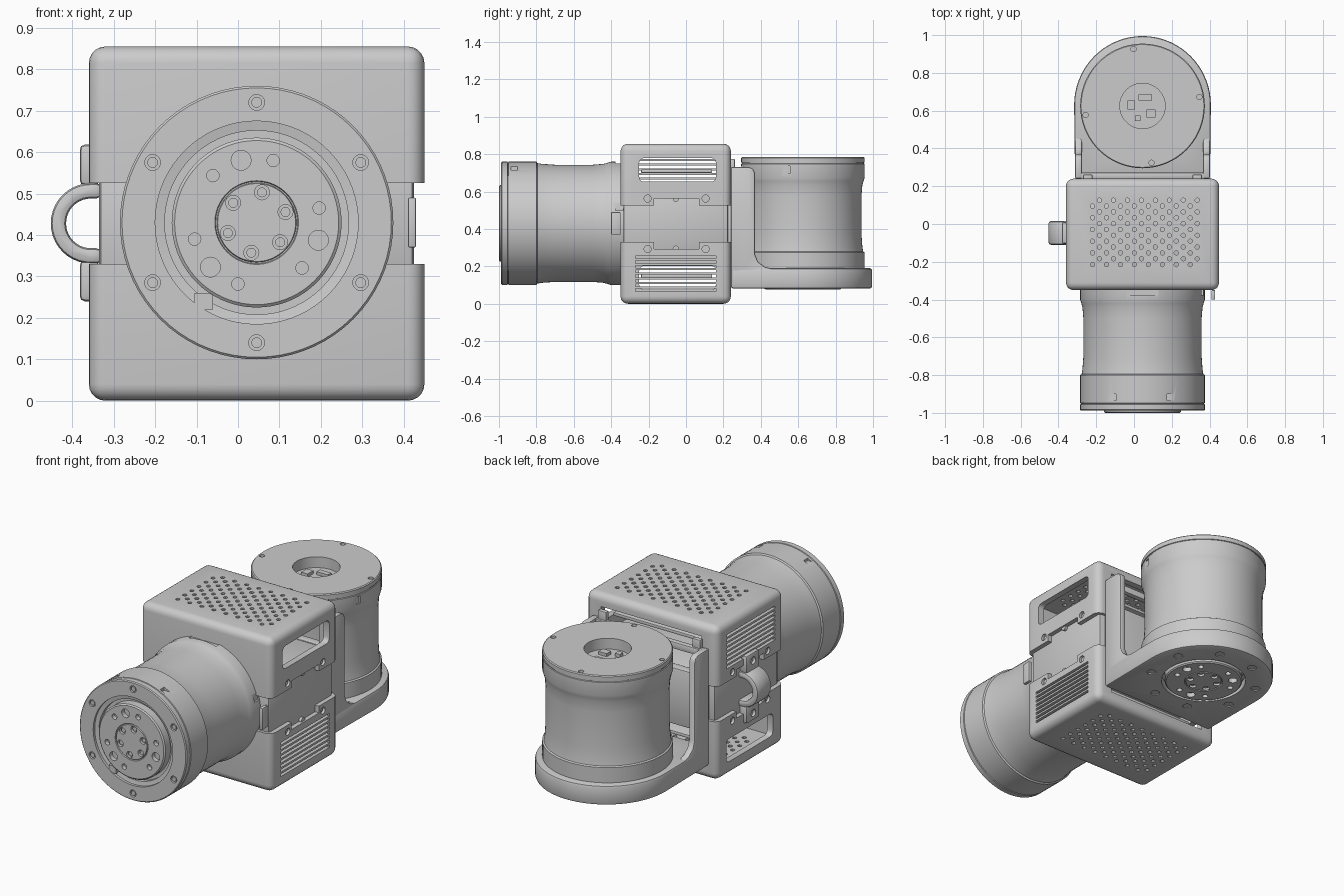
import bpy, bmesh, math
from mathutils import Matrix, Vector

if "Cube" in bpy.data.objects:
    bpy.data.objects.remove(bpy.data.objects["Cube"])

CX, CY, CZ = 0.045, -0.055, 0.4275      # housing centre
ROT = {'x': Matrix.Rotation(math.pi / 2, 4, 'Y'), 'y': Matrix.Rotation(math.pi / 2, 4, 'X'), 'z': Matrix()}


def finish(bm, name):
    bmesh.ops.recalc_face_normals(bm, faces=bm.faces)
    me = bpy.data.meshes.new(name)
    bm.to_mesh(me)
    bm.free()
    ob = bpy.data.objects.new(name, me)
    bpy.context.collection.objects.link(ob)
    return ob


def activate(ob):
    bpy.ops.object.select_all(action='DESELECT')
    ob.select_set(True)
    bpy.context.view_layer.objects.active = ob


def smooth(ob):
    activate(ob)
    bpy.ops.object.shade_smooth_by_angle(angle=math.radians(35))
    return ob


def bevel(ob, w, seg=2):
    m = ob.modifiers.new("bevel", 'BEVEL')
    m.width, m.segments, m.limit_method = w, seg, 'ANGLE'
    activate(ob)
    bpy.ops.object.modifier_apply(modifier=m.name)
    return ob


def cut(ob, bm):
    c = finish(bm, "cutter")
    c.hide_render = True
    m = ob.modifiers.new("cut", 'BOOLEAN')
    m.object, m.operation, m.solver = c, 'DIFFERENCE', 'EXACT'
    activate(ob)
    bpy.ops.object.modifier_apply(modifier=m.name)
    bpy.data.objects.remove(c)


def cyl(bm, loc, r, depth, axis='z', seg=20):
    bmesh.ops.create_cone(bm, cap_ends=True, segments=seg, radius1=r, radius2=r, depth=depth,
                          matrix=Matrix.Translation(loc) @ ROT[axis])


def box(bm, lo, hi):
    lo, hi = Vector(lo), Vector(hi)
    return bmesh.ops.create_cube(bm, size=1, matrix=Matrix.Translation((lo + hi) / 2)
                                 @ Matrix.Diagonal((*(hi - lo), 1)))


def box_obj(name, lo, hi, w=0.01):
    bm = bmesh.new()
    box(bm, lo, hi)
    return smooth(bevel(finish(bm, name), w))


def prism(name, pts, lo, hi, axis, w=0.01):
    put = {'x': lambda p, t: (t, *p), 'y': lambda p, t: (p[0], t, p[1]), 'z': lambda p, t: (*p, t)}[axis]
    bm = bmesh.new()
    a, b = ([bm.verts.new(put(p, t)) for p in pts] for t in (lo, hi))
    bm.faces.new(a)
    bm.faces.new(b)
    for i in range(len(pts)):
        j = (i + 1) % len(pts)
        bm.faces.new((a[i], a[j], b[j], b[i]))
    return bevel(finish(bm, name), w)


def lathe(name, profile, seg=72):
    bm = bmesh.new()
    rings = [[bm.verts.new((r * math.cos(2 * math.pi * i / seg), r * math.sin(2 * math.pi * i / seg), z))
              for i in range(seg)] if r else [bm.verts.new((0, 0, z))] * seg for r, z in profile]
    for a, b in zip(rings, rings[1:]):
        for i in range(seg):
            j = (i + 1) % seg
            bm.faces.new(list(dict.fromkeys((a[i], a[j], b[j], b[i]))))
    return finish(bm, name)


def polar(r, deg, z=0.0):
    return (r * math.cos(math.radians(deg)), r * math.sin(math.radians(deg)), z)


# Motor casing: local z runs from the output face (0) to the rear cap (0.71)
casing = lathe("motor_casing", [
    (0, .05), (.222, .05), (.222, .03), (.245, .026), (.245, .012), (.325, .012), (.33, .017), (.33, .045),
    (.325, .047), (.325, .05), (.33, .052), (.33, .2), (.322, .205), (.318, .23), (.313, .3), (.313, .5),
    (.318, .56), (.324, .58), (.33, .6), (.33, .673), (.326, .675), (.326, .679), (.33, .681), (.33, .705),
    (.325, .71), (.12, .71), (.12, .65), (0, .65)])
bm = bmesh.new()
for k in range(6):
    cyl(bm, polar(.29, 30 + 60 * k, .012), .019, .03)
for k in range(4):
    cyl(bm, polar(.305, 9 + 90 * k, .71), .014, .04)
box(bm, (.312, -.2, .622), (.4, -.07, .662))
box(bm, (-.085, -.4, .622), (.085, -.315, .66))
for x in (-.21, .13):
    box(bm, (x, -.4, .065), (x + .07, -.285, .1))
cut(casing, bm)

# Rotating output disc with its hole pattern
disc = lathe("motor_output_disc", [(0, 0), (.094, 0), (.096, .006), (.099, .006), (.101, 0), (.198, 0),
                                   (.205, .006), (.205, .055), (0, .055)])
bm = bmesh.new()
for k in range(3):
    a = -104 + 120 * k
    cyl(bm, polar(.155, a), .024, .05)
    cyl(bm, polar(.155, a - 29), .015, .05)
    cyl(bm, polar(.155, a + 29), .015, .05)
for k in range(6):
    cyl(bm, polar(.074, 40 + 60 * k), .018, .036)
cut(disc, bm)

# Screw heads inside the holes, stop tab and rear circuit parts
bm = bmesh.new()
for k in range(6):
    cyl(bm, polar(.074, 40 + 60 * k, .016), .012, .016, seg=12)
    cyl(bm, polar(.29, 30 + 60 * k, .022), .013, .014, seg=12)
box(bm, (-.15, .17, .014), (-.105, .21, .05))
for x, y, w, h in ((-.08, -.02, .04, .05), (-.02, .03, .07, .03), (.02, -.06, .05, .04), (-.04, -.08, .03, .03)):
    box(bm, (x, y, .64), (x + w, y + h, .667))
details = finish(bm, "motor_small_parts")

# Rear motor stands on the bracket, front motor points towards -y
for ob in (casing, disc, details):
    smooth(ob)
    rear = ob.copy()
    bpy.context.collection.objects.link(rear)
    rear.name = "rear_" + ob.name
    rear.location = (CX, .625, .075)
    ob.name = "front_" + ob.name
    ob.matrix_world = Matrix.Translation((CX, -1, .43)) @ Matrix.Rotation(-math.pi / 2, 4, 'X')

# Housing shell (upper); local origin is the housing centre
bm = bmesh.new()
box(bm, (-.405, -.295, .0975), (.405, .295, .4275))
edges = [e for e in bm.edges if max(v.co.z for v in e.verts) > .2]
bmesh.ops.bevel(bm, geom=edges, offset=.04, segments=5, profile=.5, affect='EDGES')
shell = finish(bm, "upper_shell")
bm = bmesh.new()
box(bm, (-.37, -.26, 0), (.37, .26, .392))
cut(shell, bm)
bm = bmesh.new()
win = box(bm, (.3, -.195, .225), (.5, .215, .352))                   # side window
bmesh.ops.bevel(bm, geom=[e for e in bm.edges if abs(e.verts[0].co.x - e.verts[1].co.x) > .1],
                offset=.025, segments=3, profile=.5, affect='EDGES')
for k in range(8):                                                    # side vents
    box(bm, (-.5, -.215, .172 + .025 * k), (-.3, .215, .186 + .025 * k))
box(bm, (-.31, .2, .13), (.31, .4, .36))                              # open back
for s in (-1, 1):
    box(bm, (min(s * .3, s * .5), -.115, .05), (max(s * .3, s * .5), .125, .135))
    for y in (-.15, .16):
        cyl(bm, (s * .405, y, .135), .019, .03, 'x')
cut(shell, bm)
bm = bmesh.new()
for r in range(12):                                                   # perforated top
    for c in range(8):
        cyl(bm, (-.265 + .074 * c + .037 * (r % 2), -.16 + .031 * r, .41), .0115, .1, seg=10)
cut(shell, bm)
smooth(shell)
shell.location = (CX, CY, CZ)

# Lower shell is the upper one turned half round the y axis
lower = shell.copy()
bpy.context.collection.objects.link(lower)
lower.name = "lower_shell"
lower.rotation_euler = (0, math.pi, 0)

# Core block between the shells, with circuit boards and side screws
box_obj("core_block", (-.335, -.335, .27), (.425, .225, .585), .015)
for n, z in (("upper", .70), ("lower", .14)):
    box_obj(n + "_circuit_board", (-.26, -.24, z), (.35, .14, z + .018), .004)
bm = bmesh.new()
for x in (-.335, .425):
    for z in (.295, .56):
        cyl(bm, (x, -.055, z), .016, .03, 'x')
        for y in (-.205, .105):
            cyl(bm, (CX + (.389 if x > 0 else -.389), y, z), .012, .012, 'x')
smooth(finish(bm, "side_screws"))
box_obj("side_latch", (.41, -.4, .37), (.43, -.35, .49), .004)

# Cable loop on the left side: curved band with two end tabs
arc = [math.radians(90 + 180 * i / 20) for i in range(21)]
band = [(-.355 + .097 * math.cos(a), .428 + .097 * math.sin(a)) for a in arc]
band += [(-.355 + .06 * math.cos(a), .428 + .06 * math.sin(a)) for a in reversed(arc)]
band = [(-.33, .525)] + band[:21] + [(-.33, .331), (-.33, .368)] + band[21:] + [(-.33, .488)]
smooth(prism("cable_loop", band, -.11, .015, 'y', .012))
for n, z in (("upper", .52), ("lower", .24)):
    tab = box_obj(n + "_loop_tab", (-.382, -.105, z), (-.335, .01, z + .098), .012)
    bm = bmesh.new()
    cyl(bm, (-.382, -.047, z + .055 if n == "upper" else z + .043), .02, .03, 'x')
    cut(tab, bm)
    smooth(tab)

# Bracket base: rounded plate under the rear motor
outline = [(-.312, .24), (.402, .24)]
outline += [(CX + .362 * math.cos(math.pi * i / 36), .63 + .365 * math.sin(math.pi * i / 36)) for i in range(37)]
base = prism("bracket_base", outline, .082, .19, 'z', .012)
bm = bmesh.new()
cyl(bm, (CX, .625, .1), .222, .4, seg=72)
for k in range(8):
    p = polar(.288, 22.5 + 45 * k)
    cyl(bm, (CX + p[0], .625 + p[1], .082), .024, .03)
cut(base, bm)
smooth(base)

# Bracket uprights and cross plates
rib = [(.24, .09), (.47, .09), (.47, .185), (.42, .198), (.385, .225), (.368, .265), (.368, .70),
       (.358, .722), (.335, .732), (.24, .732)]
for n, x in (("left", -.312), ("right", .365)):
    smooth(prism(n + "_bracket_rib", rib, x, x + .037, 'x', .008))
box_obj("bracket_back_plate", (-.30, .22, .27), (.39, .272, .585), .008)
box_obj("bracket_top_bar", (-.30, .24, .69), (.39, .272, .728), .006)
for x in (-.27, .31):
    box_obj("bracket_clip", (x, .235, .70), (x + .05, .262, .775), .006)
